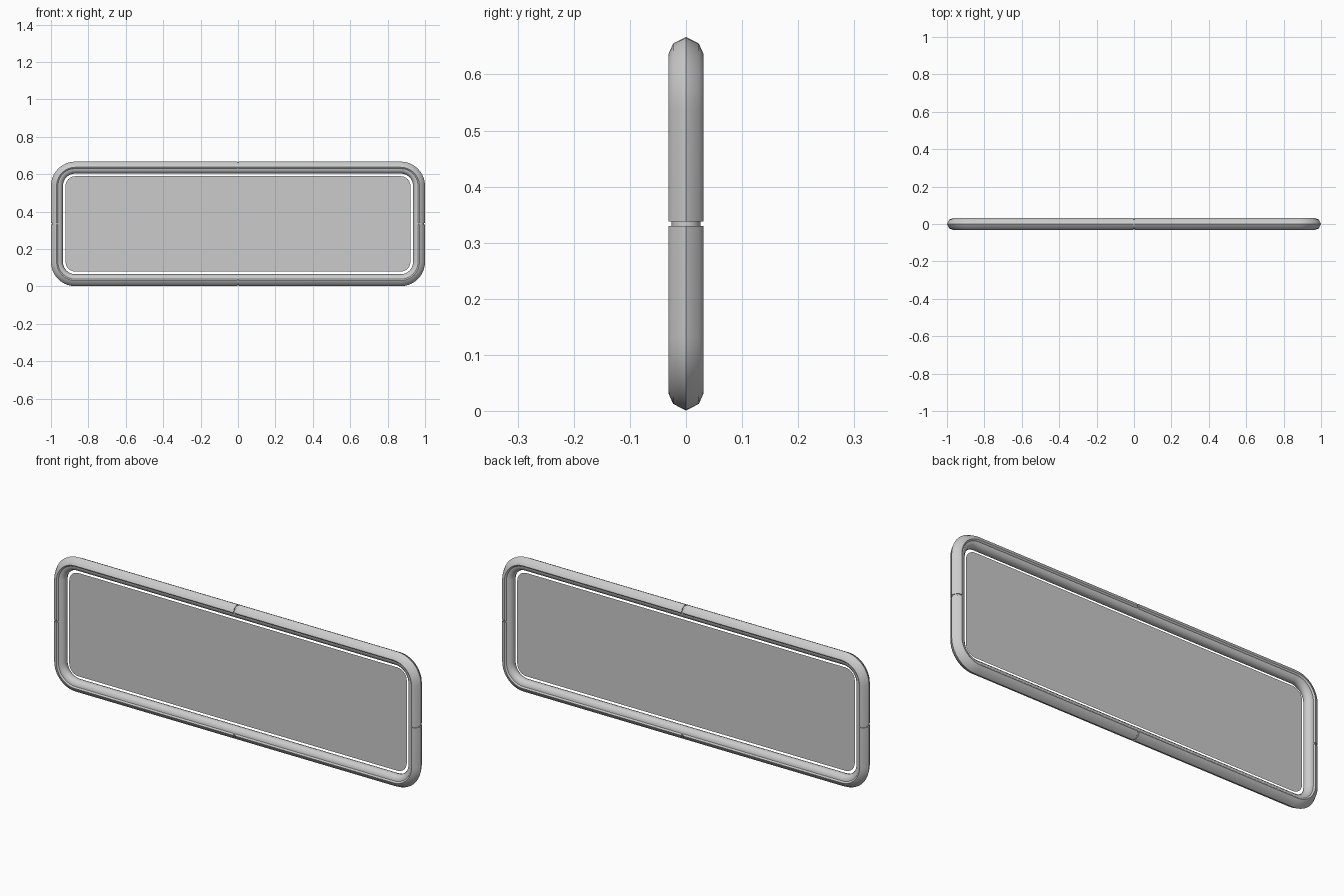
import bpy, bmesh, math

if "Cube" in bpy.data.objects:
    bpy.data.objects.remove(bpy.data.objects["Cube"])

W, H, R = 1.0, 0.333, 0.13      # half width, half height, outer corner radius
ZC = 0.334
STEPS = 10


def corner(inset, y, sx=1, sz=1):
    """Points of one rounded corner, from the top side round to the right side."""
    r = R - inset
    pts = []
    for i in range(STEPS + 1):
        a = math.pi / 2 * (1 - i / STEPS)
        pts.append((sx * (W - R + r * math.cos(a)), y, ZC + sz * (H - R + r * math.sin(a))))
    return pts


def full_loop(inset, y):
    return (corner(inset, y) + corner(inset, y, 1, -1)[::-1]
            + corner(inset, y, -1, -1) + corner(inset, y, -1, 1)[::-1])


def quarter(inset, y, sx, sz, gap=0.004):
    """Quarter of the loop, stopping just short of the side middles."""
    return ([(sx * gap, y, ZC + sz * (H - inset))] + corner(inset, y, sx, sz)
            + [(sx * (W - inset), y, ZC + sz * gap)])


def finish(name, bm, angle=40):
    bmesh.ops.recalc_face_normals(bm, faces=bm.faces)
    me = bpy.data.meshes.new(name)
    bm.to_mesh(me)
    bm.free()
    ob = bpy.data.objects.new(name, me)
    bpy.context.collection.objects.link(ob)
    bpy.ops.object.select_all(action='DESELECT')
    ob.select_set(True)
    bpy.context.view_layer.objects.active = ob
    bpy.ops.object.shade_smooth_by_angle(angle=math.radians(angle))
    return ob


def sweep(name, rails, closed):
    """Skin a closed ring of rails; open sweeps get end caps."""
    bm = bmesh.new()
    rows = [[bm.verts.new(p) for p in rail] for rail in rails]
    n = len(rows[0])
    for a, b in zip(rows, rows[1:] + rows[:1]):
        for i in range(n if closed else n - 1):
            j = (i + 1) % n
            bm.faces.new((a[i], a[j], b[j], b[i]))
    if not closed:
        bm.faces.new([r[0] for r in rows])
        bm.faces.new([r[-1] for r in rows])
    return finish(name, bm, 50)


# Continuous inner ring with a rounded section
ring = [(0.035 + 0.029 * math.cos(a), 0.026 * math.sin(a))
        for a in (math.tau * k / 12 for k in range(12))]
sweep("inner_ring", [full_loop(d, y) for d, y in ring], True)

# Four outer bumper pieces with small gaps between them
half = [(0.038, 0.024), (0.036, 0.028), (0.030, 0.031), (0.012, 0.023)]
bumper = [(d, -y) for d, y in half] + [(0.0, 0.0)] + half[::-1]
for label, sx, sz in (("top_right", 1, 1), ("top_left", -1, 1),
                      ("bottom_right", 1, -1), ("bottom_left", -1, -1)):
    sweep("bumper_" + label, [quarter(d, y, sx, sz) for d, y in bumper], False)

# Thin flat panel floating inside the ring
bm = bmesh.new()
bm.faces.new([bm.verts.new(p) for p in full_loop(0.078, 0.0)])
finish("panel", bm)
